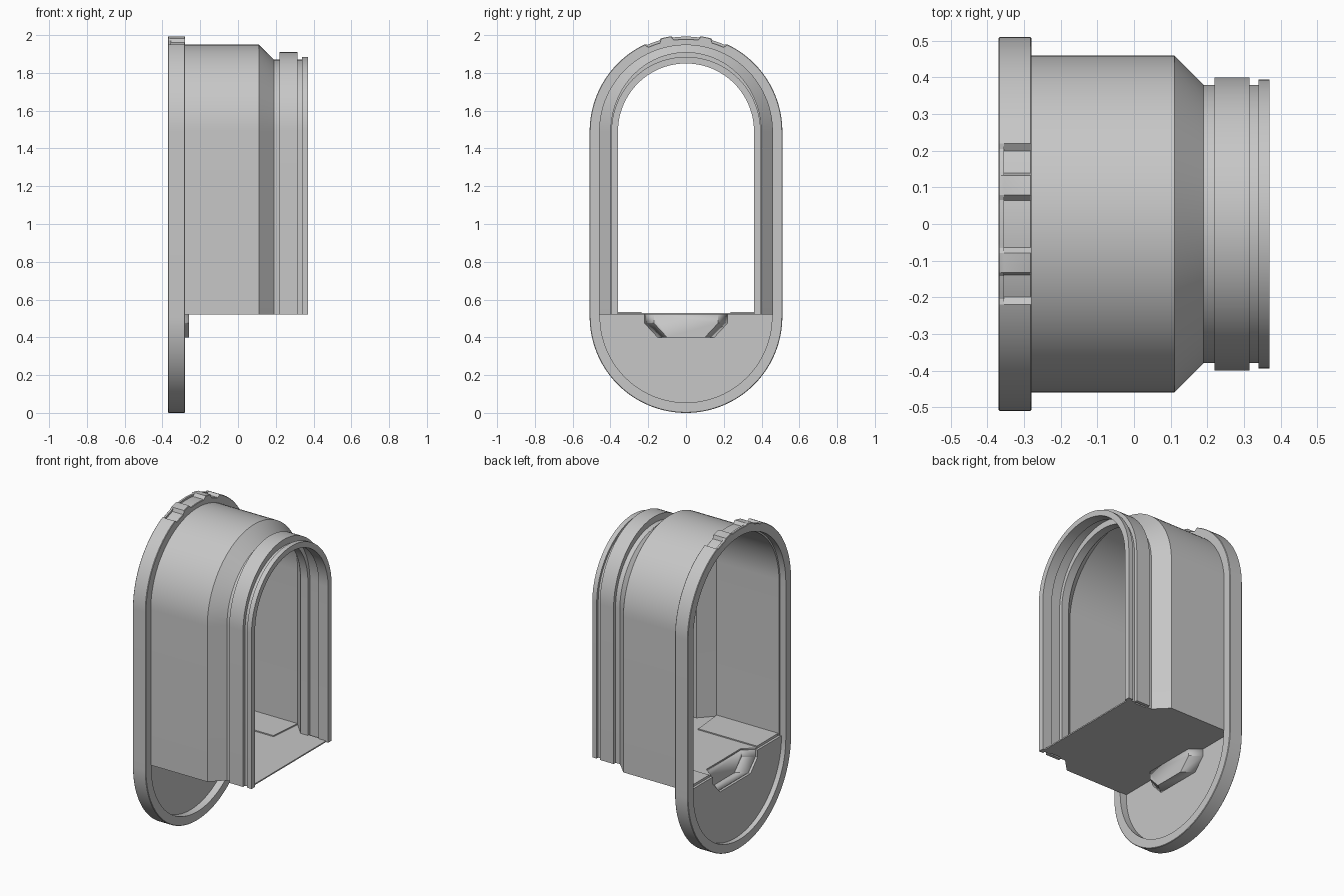
import bpy, bmesh
from math import sin, cos, radians

cube = bpy.data.objects.get("Cube")
if cube:
    bpy.data.objects.remove(cube)

GREY = (0.57, 0.57, 0.57, 1)
grey = bpy.data.materials.new("plain grey")
grey.use_nodes = True
grey.diffuse_color = GREY
grey.node_tree.nodes["Principled BSDF"].inputs["Base Color"].default_value = GREY

TOP, LOW, FLOOR = 1.49, 0.51, 0.52   # arc centres and floor height


def finish(name, bm):
    bmesh.ops.recalc_face_normals(bm, faces=bm.faces)
    mesh = bpy.data.meshes.new(name)
    bm.to_mesh(mesh)
    bm.free()
    mesh.materials.append(grey)
    mesh.shade_smooth()
    mesh.set_sharp_from_angle(angle=radians(25))
    obj = bpy.data.objects.new(name, mesh)
    bpy.context.collection.objects.link(obj)
    return obj


def loft(name, sections, closed):
    """Skin a ring of paths; each path is one line running along the part."""
    bm = bmesh.new()
    rows = [[bm.verts.new(p) for p in path] for path in sections]
    n, m = len(rows), len(rows[0])
    for i in range(n):
        a, b = rows[i], rows[(i + 1) % n]
        for j in range(m if closed else m - 1):
            k = (j + 1) % m
            bm.faces.new((a[j], a[k], b[k], b[j]))
    if not closed:
        bm.faces.new([r[0] for r in rows])
        bm.faces.new([r[-1] for r in rows])
    return finish(name, bm)


def prism(name, points, axis, lo, hi):
    """Extrude an outline along x (points are y, z) or z (points are x, y)."""
    def place(p, h):
        return (h, *p) if axis == "x" else (*p, h)
    bm = bmesh.new()
    ends = [[bm.verts.new(place(p, h)) for p in points] for h in (lo, hi)]
    for end in ends:
        bm.faces.new(end)
    for i in range(len(points)):
        j = (i + 1) % len(points)
        bm.faces.new((ends[0][i], ends[0][j], ends[1][j], ends[1][i]))
    return finish(name, bm)


def mirrored(half):
    """Complete a half outline whose second coordinate is the width."""
    return half + [(x, -y) for x, y in reversed(half)]


# Arched tunnel wall with a tapered neck and a raised band: (x, radius, lift)
def arch(x, r, lift):
    arc = [(x, r * cos(radians(a)), TOP + (r + lift) * sin(radians(a)))
           for a in range(0, 181, 4)]
    return [(x, r, FLOOR)] + arc + [(x, -r, FLOOR)]


wall = [(-0.33, 0.46, 0), (0.11, 0.46, 0), (0.19, 0.38, 0), (0.22, 0.38, 0),
        (0.22, 0.40, 0.02), (0.315, 0.40, 0.02), (0.315, 0.38, 0),
        (0.34, 0.38, 0), (0.34, 0.395, 0), (0.37, 0.395, 0),
        (0.37, 0.36, 0), (0.305, 0.36, 0), (0.305, 0.38, 0.02),
        (0.23, 0.38, 0.02), (0.23, 0.36, 0), (0.18, 0.36, 0),
        (0.10, 0.445, 0), (-0.33, 0.445, 0)]
loft("tunnel_wall", [arch(*p) for p in wall], closed=False)


# Flange rim with three shallow notches on its crown: (x, radius, notch depth)
def stadium(x, r, notch):
    path = []
    for step in range(240):
        a = step * 1.5
        off = abs(a - 90)
        rr = r - notch if off < 8 or 16 < off < 25 else r
        path.append((x, rr * cos(radians(a)),
                     (TOP if a <= 180 else LOW) + rr * sin(radians(a))))
        if a == 180:
            path.append((x, -rr, LOW))
    path.append((x, r, LOW))
    return path


rim = [(-0.37, 0.455, 0), (-0.37, 0.507, 0.008), (-0.367, 0.51, 0.008),
       (-0.355, 0.51, 0.008), (-0.355, 0.51, 0.02), (-0.283, 0.51, 0.02),
       (-0.28, 0.507, 0.02), (-0.28, 0.455, 0)]
loft("flange_rim", [stadium(*p) for p in rim], closed=True)

# Lower closing plate, notched where the pocket opens
PLATE = -0.325
mouth = [(0.22, FLOOR), (0.22, 0.475), (0.15, 0.40)]
back = [(0.17, FLOOR), (0.17, 0.475), (0.10, 0.40)]


def flip(points):
    return points + [(-y, z) for y, z in reversed(points)]


bowl = [(0.46 * cos(radians(a)), LOW - 0.46 * sin(radians(a)))
        for a in range(180, -1, -4)]
prism("lower_plate", [(-0.46, FLOOR)] + bowl + [(0.46, FLOOR)] + flip(mouth),
      "x", PLATE - 0.015, PLATE)

# Thin-walled pocket behind the plate, open at its mouth and top
bm = bmesh.new()
outer = [bm.verts.new((PLATE, y, z)) for y, z in flip(mouth)]
inner = [bm.verts.new((-0.26, y, z)) for y, z in flip(back)]
for i in range(len(outer) - 1):
    bm.faces.new((outer[i], outer[i + 1], inner[i + 1], inner[i]))
bm.faces.new(inner)
pocket = finish("pocket", bm)
shell = pocket.modifiers.new("thickness", "SOLIDIFY")
shell.thickness = 0.006

# Floor following the tapered wall, with a cut-out above the pocket
floor_half = [(-0.26, 0.17), (PLATE, 0.22), (PLATE, 0.45), (0.105, 0.45),
              (0.185, 0.37), (0.355, 0.37)]
prism("floor", mirrored(floor_half), "z", FLOOR, FLOOR + 0.008)

# Slightly raised floor sides, leaving a shallow central channel
for side, name in ((1, "left"), (-1, "right")):
    prism("floor_side_" + name,
          [(x, side * y) for x, y in ((PLATE, 0.235), (0.08, 0.235), (0.10, 0.45),
                                      (PLATE, 0.45))],
          "z", FLOOR + 0.004, FLOOR + 0.015)
